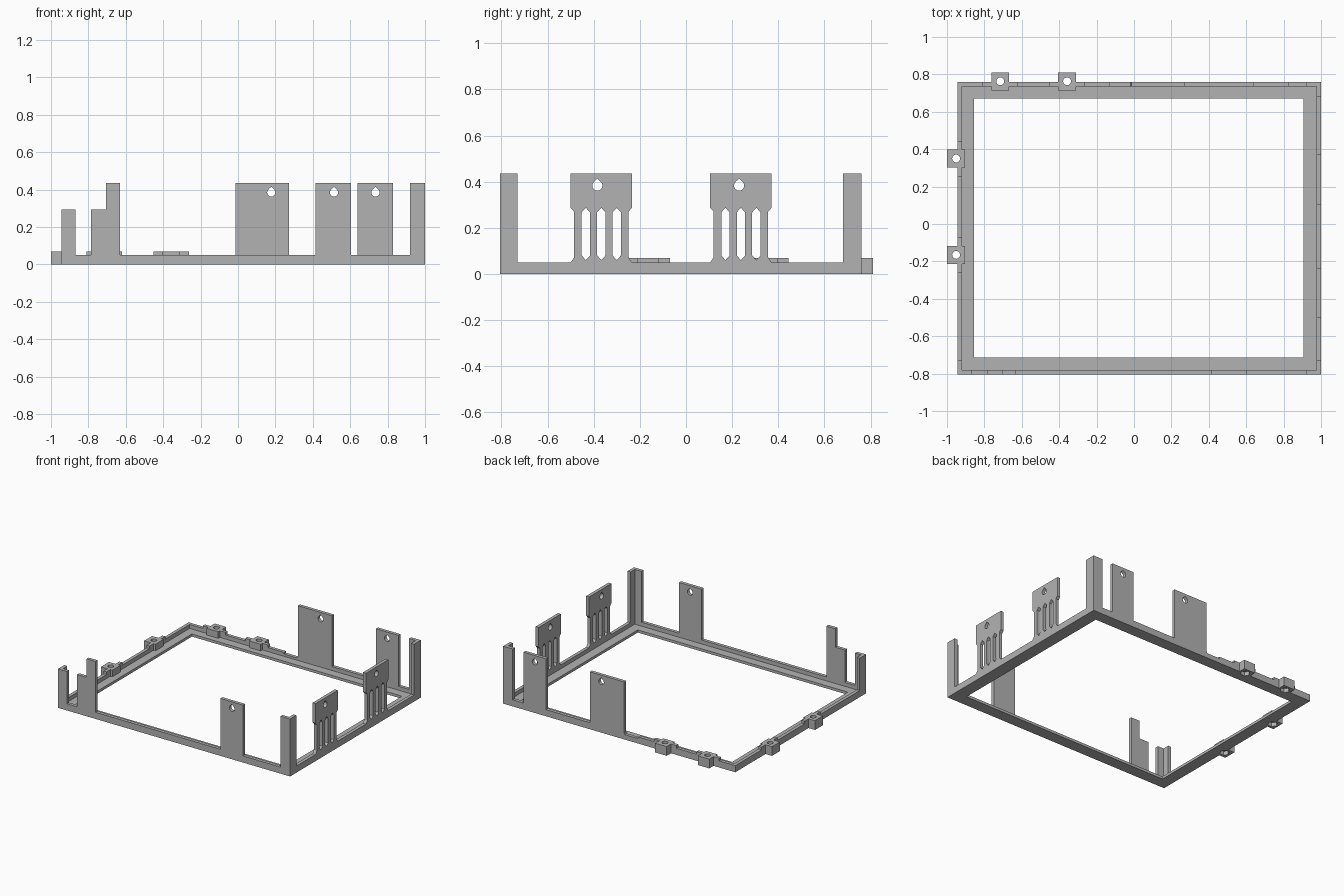
import bpy, bmesh, math
from mathutils import Vector

cube = bpy.data.objects.get("Cube")
if cube:
    bpy.data.objects.remove(cube, do_unlink=True)

grey = bpy.data.materials.new("plain grey")
grey.use_nodes = True
colour = (0.45, 0.45, 0.45, 1)
grey.diffuse_color = colour
grey.node_tree.nodes["Principled BSDF"].inputs["Base Color"].default_value = colour

# Outer and inner faces of the thin rim wall
X0, X1, Y0, Y1 = -0.945, 1.0, -0.805, 0.76
T = 0.025
RIM, STEP, SHORT, TALL = 0.05, 0.07, 0.295, 0.435
SIDES = {
    "front": lambda u, z, d: (u, Y0 + d, z),
    "back": lambda u, z, d: (u, Y1 - d, z),
    "left": lambda u, z, d: (X1 - d, u, z),
    "right": lambda u, z, d: (X0 + d, u, z),
    "flat": lambda u, v, d: (u, v, d),
}


def plate(name, side, loops, d0=0.0, d1=T):
    """Outline plus optional holes, filled and given thickness from d0 to d1."""
    place = SIDES[side]
    bm = bmesh.new()
    edges = []
    for loop in loops:
        vs = [bm.verts.new(place(u, v, d0)) for u, v in loop]
        edges += [bm.edges.new((vs[i - 1], vs[i])) for i in range(len(vs))]
    bmesh.ops.triangle_fill(bm, edges=edges, use_beauty=True)
    faces = bm.faces[:]
    shift = Vector(place(0, 0, d1)) - Vector(place(0, 0, d0))
    res = bmesh.ops.extrude_face_region(bm, geom=faces, use_keep_orig=True)
    moved = [g for g in res["geom"] if isinstance(g, bmesh.types.BMVert)]
    bmesh.ops.translate(bm, verts=moved, vec=shift)
    bmesh.ops.recalc_face_normals(bm, faces=bm.faces)
    mesh = bpy.data.meshes.new(name)
    bm.to_mesh(mesh)
    bm.free()
    mesh.materials.append(grey)
    ob = bpy.data.objects.new(name, mesh)
    bpy.context.collection.objects.link(ob)
    return ob


def rect(a, b, c, d):
    return [(a, c), (b, c), (b, d), (a, d)]


def ring(u, v, r, n):
    return [(u + r * math.cos(2 * math.pi * i / n),
             v + r * math.sin(2 * math.pi * i / n)) for i in range(n)]


def teardrop(u, z, r=0.022):
    arc = [math.radians(135 + 270 * i / 12) for i in range(13)]
    return [(u, z + r * 1.4)] + [(u + r * math.cos(a), z + r * math.sin(a)) for a in arc]


def slot(u, low=0.06, high=0.287, w=0.018, tip=0.02):
    return [(u, low), (u + w, low + tip), (u + w, high - tip),
            (u, high), (u - w, high - tip), (u - w, low + tip)]


# Flat ledge around the opening
plate("ledge", "flat", [rect(X0 + T, X1 - T, Y0 + T, Y1 - T),
                        rect(-0.855, 0.905, -0.715, 0.67)], 0, 0.02)

# Low rim, broken where the screw tabs sit
TABS = {"back": (-0.715, -0.358), "right": (0.35, -0.165)}
HALF, WING = 0.048, 0.095
plate("front_rim", "front", [rect(X0, X1, 0, RIM)])
plate("left_rim", "left", [rect(Y0 + T, Y1 - T, 0, RIM)])
for side, start, end in (("back", X0, X1), ("right", Y0 + T, Y1 - T)):
    for c in sorted(TABS[side]):
        plate(side + "_rim", side, [rect(start, c - HALF, 0, RIM)])
        start = c + HALF
        # Raised shoulders beside each tab
        plate(side + "_shoulder", side, [rect(c - WING, c - HALF, RIM, STEP)])
        plate(side + "_shoulder", side, [rect(c + HALF, c + WING, RIM, STEP)])
    if side == "back":
        # Shallow notch beside the wide panel
        plate("back_rim", side, [[(start, 0), (end, 0), (end, RIM), (-0.015, RIM),
                                  (-0.02, 0.037), (-0.13, 0.037), (-0.13, RIM), (start, RIM)]])
    else:
        plate(side + "_rim", side, [rect(start, end, 0, RIM)])

# Screw tabs: round hole above, six-sided nut pocket below
for side, centres in TABS.items():
    for c in centres:
        x, y = (c, Y1 + 0.003) if side == "back" else (X0 - 0.006, c)
        block = rect(x - HALF, x + HALF, y - HALF, y + HALF)
        plate(side + "_tab_top", "flat", [block, ring(x, y, 0.021, 20)], 0.03, STEP)
        plate(side + "_tab_pocket", "flat", [block, ring(x, y, 0.034, 6)], 0, 0.03)

# Angled corner posts
for name, side, a, b, top in (
        ("front_left_post", "front", 0.92, X1, TALL),
        ("front_left_post_wing", "left", Y0 + T, -0.73, TALL),
        ("back_left_post", "back", 0.92, X1, TALL),
        ("back_left_post_wing", "left", 0.68, Y1 - T, TALL),
        ("front_right_post", "front", X0, -0.87, SHORT),
        ("front_right_post_wing", "right", Y0 + T, -0.73, SHORT)):
    plate(name, side, [rect(a, b, RIM, top)])

# Upright panels with a hanging hole
for name, side, a, b, hole in (("front_panel", "front", 0.415, 0.605, 0.513),
                               ("back_wide_panel", "back", -0.013, 0.273, 0.178),
                               ("back_narrow_panel", "back", 0.64, 0.83, 0.735)):
    plate(name, side, [rect(a, b, RIM, TALL), teardrop(hole, 0.385)])

# Stepped panel
plate("stepped_panel", "front", [[(-0.785, RIM), (-0.63, RIM), (-0.63, TALL),
                                  (-0.705, TALL), (-0.705, SHORT), (-0.785, SHORT)]])

# Slotted spring panels
half = [(0.133, RIM), (0.118, 0.072), (0.118, 0.27), (0.133, 0.287), (0.133, TALL)]
for c, hole in ((-0.367, -0.384), (0.238, 0.23)):
    outline = [(c + u, z) for u, z in half] + [(c - u, z) for u, z in reversed(half)]
    slots = [slot(c + k * 0.067) for k in (-1, 0, 1)]
    plate("slotted_panel", "left", [outline, teardrop(hole, 0.383)] + slots)
